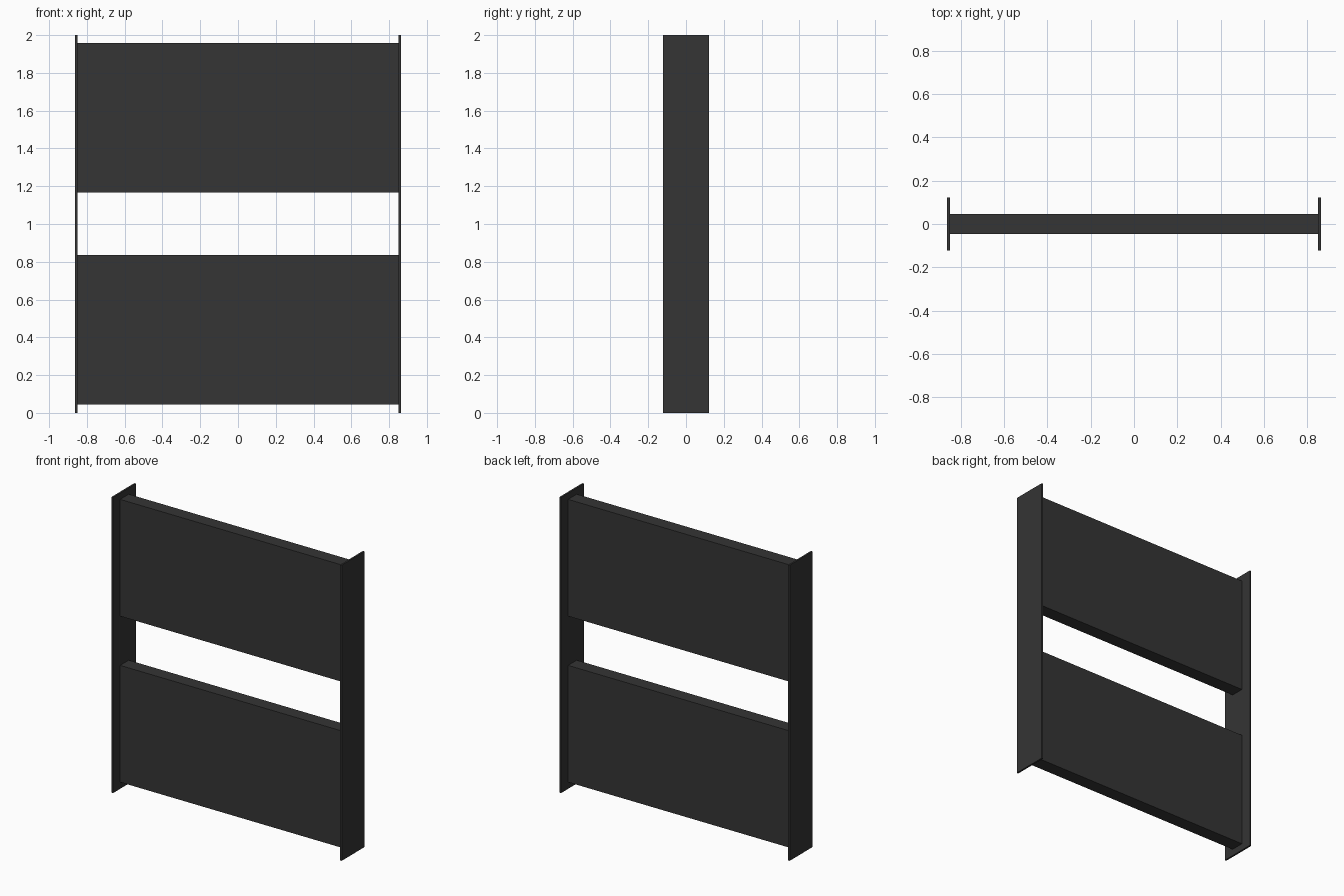
import bpy

if "Cube" in bpy.data.objects:
    bpy.data.objects.remove(bpy.data.objects["Cube"])

dark = bpy.data.materials.new("dark_grey")
dark.diffuse_color = (0.035, 0.035, 0.035, 1)
dark.use_nodes = True
dark.node_tree.nodes["Principled BSDF"].inputs["Base Color"].default_value = dark.diffuse_color


def box(name, lo, hi):
    bpy.ops.mesh.primitive_cube_add(
        size=1, location=[(a + b) / 2 for a, b in zip(lo, hi)])
    ob = bpy.context.object
    ob.name = name
    ob.scale = [b - a for a, b in zip(lo, hi)]
    bpy.ops.object.transform_apply(location=False, rotation=False, scale=True)
    ob.data.materials.append(dark)
    return ob


INNER, OUTER = 0.85, 0.862   # side plate faces
PLATE_Y, PANEL_Y = 0.122, 0.046

# Thin upright side plates
box("left_side_plate", (-OUTER, -PLATE_Y, 0), (-INNER, PLATE_Y, 2))
box("right_side_plate", (INNER, -PLATE_Y, 0), (OUTER, PLATE_Y, 2))

# Two broad panels spanning between the plates
for name, z0, z1 in (("lower_panel", 0.045, 0.835), ("upper_panel", 1.168, 1.958)):
    box(name, (-INNER, -PANEL_Y, z0), (INNER, PANEL_Y, z1))
